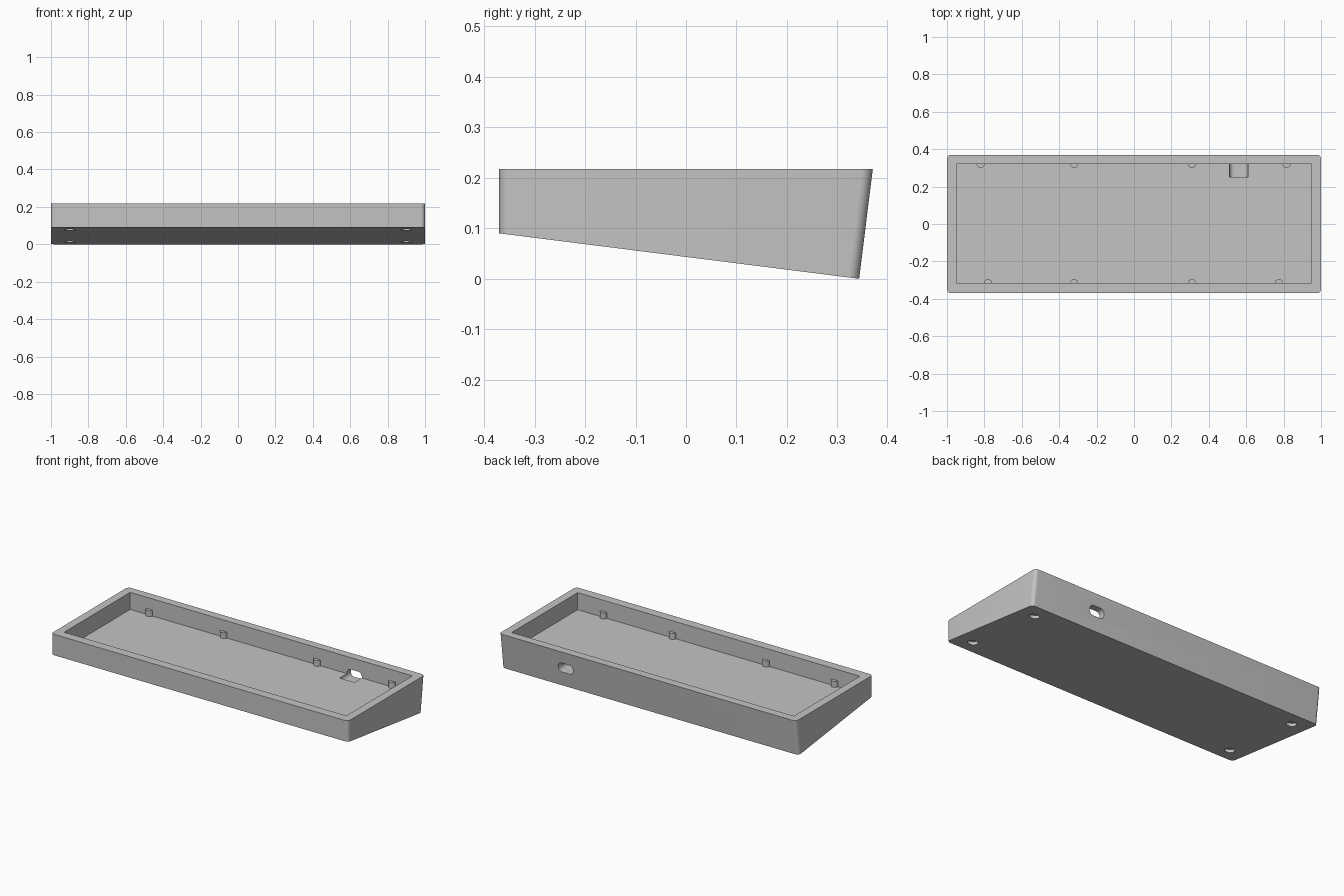
import bpy, bmesh, math
from mathutils import Matrix, Vector

if "Cube" in bpy.data.objects:
    bpy.data.objects.remove(bpy.data.objects["Cube"], do_unlink=True)

GREY = (0.55, 0.55, 0.55, 1)
mat = bpy.data.materials.new("plain grey")
mat.use_nodes = True
mat.diffuse_color = GREY
mat.node_tree.nodes["Principled BSDF"].inputs["Base Color"].default_value = GREY

TOP, FLOOR = 0.217, 0.113
TILT = math.atan2(0.09, 0.713)          # slope of the underside


def add_object(name, bm):
    bmesh.ops.recalc_face_normals(bm, faces=bm.faces)
    mesh = bpy.data.meshes.new(name)
    bm.to_mesh(mesh)
    bm.free()
    mesh.materials.append(mat)
    obj = bpy.data.objects.new(name, mesh)
    bpy.context.collection.objects.link(obj)
    return obj


def box(name, low, high, bevel=0):
    """Box between two corners; bevel rounds the edges running along y."""
    low, high = Vector(low), Vector(high)
    bm = bmesh.new()
    bmesh.ops.create_cube(bm, size=1)
    bmesh.ops.scale(bm, vec=high - low, verts=bm.verts)
    bmesh.ops.translate(bm, vec=(low + high) / 2, verts=bm.verts)
    if bevel:
        edges = [e for e in bm.edges
                 if abs(e.verts[0].co.y - e.verts[1].co.y) > 0.01]
        bmesh.ops.bevel(bm, geom=edges, offset=bevel, segments=8,
                        profile=0.5, affect='EDGES')
    return add_object(name, bm)


def cylinder(name, radius, depth, centre, tilt=0):
    bm = bmesh.new()
    place = Matrix.Translation(centre) @ Matrix.Rotation(tilt, 4, 'X')
    bmesh.ops.create_cone(bm, cap_ends=True, segments=32, radius1=radius,
                          radius2=radius, depth=depth, matrix=place)
    return add_object(name, bm)


def cut(target, cutter):
    mod = target.modifiers.new("cut", 'BOOLEAN')
    mod.operation, mod.solver, mod.object = 'DIFFERENCE', 'EXACT', cutter
    bpy.context.view_layer.objects.active = target
    bpy.ops.object.modifier_apply(modifier=mod.name)
    bpy.data.objects.remove(cutter, do_unlink=True)


# Wedge-shaped case body extruded from its side profile
bm = bmesh.new()
profile = [(-0.37, 0.09), (0.343, 0), (0.37, TOP), (-0.37, TOP)]
face = bm.faces.new([bm.verts.new((-1, y, z)) for y, z in profile])
extruded = bmesh.ops.extrude_face_region(bm, geom=[face])["geom"]
bmesh.ops.translate(bm, vec=(2, 0, 0),
                    verts=[g for g in extruded if isinstance(g, bmesh.types.BMVert)])
bmesh.ops.recalc_face_normals(bm, faces=bm.faces)
corners = [e for e in bm.edges if abs(e.verts[0].co.z - e.verts[1].co.z) > 0.1
           and abs(e.verts[0].co.y - e.verts[1].co.y) < 0.1]
bmesh.ops.bevel(bm, geom=corners, offset=0.022, segments=8, profile=0.5,
                affect='EDGES')
case = add_object("case_body", bm)

# Open tray and the cable port through the back wall
cut(case, box("tray_cutter", (-0.95, -0.315, FLOOR), (0.95, 0.32, 0.4)))
cut(case, box("port_cutter", (0.51, 0.25, 0.087), (0.61, 0.5, 0.145), 0.026))

# Round foot recesses square to the sloping underside
for x in (-0.9, 0.9):
    for y in (-0.275, 0.24):
        z = (0.343 - y) * math.tan(TILT)
        cut(case, cylinder("foot_cutter", 0.028, 0.036, (x, y, z), -TILT))

# Screw posts half sunk into the front and back walls
posts = [case]
for side, y, xs in (("back", 0.322, (-0.82, -0.32, 0.31, 0.815)),
                    ("front", -0.317, (-0.78, -0.32, 0.31, 0.775))):
    for i, x in enumerate(xs):
        posts.append(cylinder(f"{side}_post_{i + 1}", 0.022, 0.045,
                              (x, y, FLOOR + 0.0135)))

# Smooth the round parts, keep the edges crisp
bpy.ops.object.select_all(action='DESELECT')
for obj in posts:
    obj.select_set(True)
bpy.context.view_layer.objects.active = case
bpy.ops.object.shade_smooth_by_angle(angle=math.radians(30))
